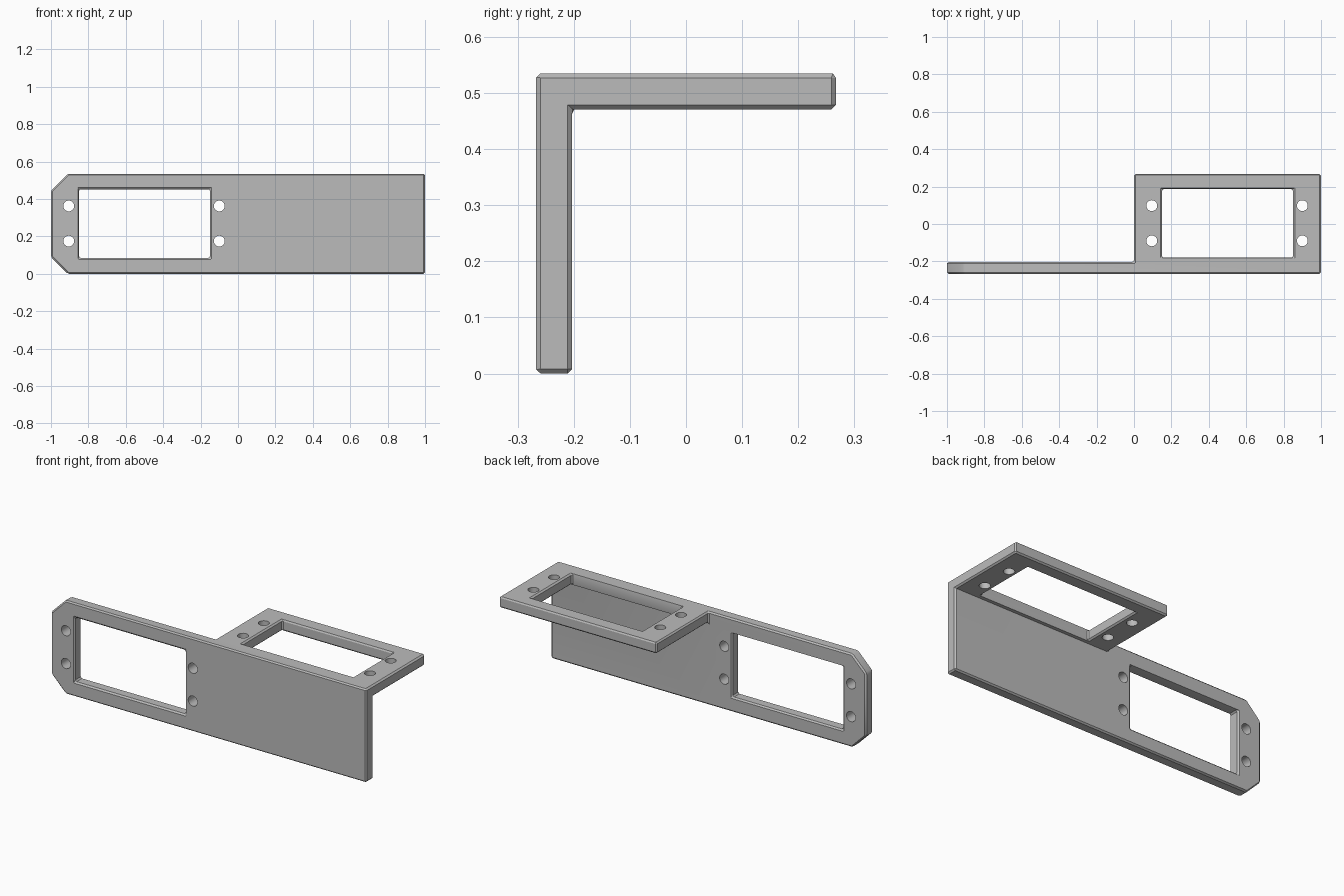
import bpy
import bmesh
from mathutils import Matrix, Vector

if "Cube" in bpy.data.objects:
    bpy.data.objects.remove(bpy.data.objects["Cube"], do_unlink=True)

HALF_D, HEIGHT, CORNER = 0.267, 0.535, 0.09
WALL_BACK, SHELF_UNDER = -0.203, 0.471
HOLE_R = 0.029

grey = bpy.data.materials.new("plain grey")
grey.use_nodes = True
grey.diffuse_color = (0.5, 0.5, 0.5, 1)
grey.node_tree.nodes["Principled BSDF"].inputs["Base Color"].default_value = (0.5, 0.5, 0.5, 1)


def add_object(name, bm):
    bmesh.ops.recalc_face_normals(bm, faces=bm.faces[:])
    mesh = bpy.data.meshes.new(name)
    bm.to_mesh(mesh)
    bm.free()
    mesh.materials.append(grey)
    ob = bpy.data.objects.new(name, mesh)
    bpy.context.collection.objects.link(ob)
    return ob


def box(name, low, high):
    low, high = Vector(low), Vector(high)
    bm = bmesh.new()
    place = Matrix.Translation((low + high) / 2) @ Matrix.Diagonal((*(high - low), 1))
    bmesh.ops.create_cube(bm, size=1, matrix=place)
    return add_object(name, bm)


def rod(name, centre, axis):
    bm = bmesh.new()
    turn = Matrix.Rotation(1.5707963, 4, "X") if axis == "Y" else Matrix.Identity(4)
    bmesh.ops.create_cone(bm, cap_ends=True, segments=32, radius1=HOLE_R, radius2=HOLE_R,
                          depth=0.3, matrix=Matrix.Translation(centre) @ turn)
    return add_object(name, bm)


def apply(ob, mod):
    bpy.context.view_layer.objects.active = ob
    bpy.ops.object.modifier_apply(modifier=mod.name)


def cut(ob, cutter):
    cutter.hide_render = True
    mod = ob.modifiers.new("cut", "BOOLEAN")
    mod.operation, mod.solver, mod.object = "DIFFERENCE", "EXACT", cutter
    apply(ob, mod)
    bpy.data.objects.remove(cutter, do_unlink=True)


# Solid block with two clipped corners on the right end
outline = [(1, 0), (1, HEIGHT), (CORNER - 1, HEIGHT), (-1, HEIGHT - CORNER),
           (-1, CORNER), (CORNER - 1, 0)]
bm = bmesh.new()
face = bm.faces.new([bm.verts.new((x, -HALF_D, z)) for x, z in outline])
side = bmesh.ops.extrude_face_region(bm, geom=[face])
moved = [v for v in side["geom"] if isinstance(v, bmesh.types.BMVert)]
bmesh.ops.translate(bm, verts=moved, vec=(0, 2 * HALF_D, 0))
bracket = add_object("angle_bracket", bm)

# Carve away everything except the front wall and the shelf
cut(bracket, box("under_shelf", (-2, WALL_BACK, -1), (2, 1, SHELF_UNDER)))
cut(bracket, box("beside_shelf", (-2, WALL_BACK, -1), (0, 1, 1)))

# Rectangular openings in the wall and the shelf
cut(bracket, box("wall_opening", (-0.85, -0.4, 0.085), (-0.15, 0, 0.452)))
cut(bracket, box("shelf_opening", (0.15, -0.18, 0.4), (0.85, 0.187, 0.7)))

# Chamfer every edge
bevel = bracket.modifiers.new("chamfer", "BEVEL")
bevel.width, bevel.segments = 0.008, 1
bevel.limit_method, bevel.angle_limit = "ANGLE", 0.5
bevel.use_clamp_overlap = False
apply(bracket, bevel)

# Screw holes at both ends of each opening
for x in (-0.905, -0.1):
    for z in (0.175, 0.363):
        cut(bracket, rod("wall_hole", (x, -0.235, z), "Y"))
for x in (0.095, 0.9):
    for y in (-0.09, 0.098):
        cut(bracket, rod("shelf_hole", (x, y, 0.503), "Z"))

bpy.ops.object.select_all(action="DESELECT")
bracket.select_set(True)
bpy.context.view_layer.objects.active = bracket
bpy.ops.object.shade_smooth_by_angle(angle=0.4)
